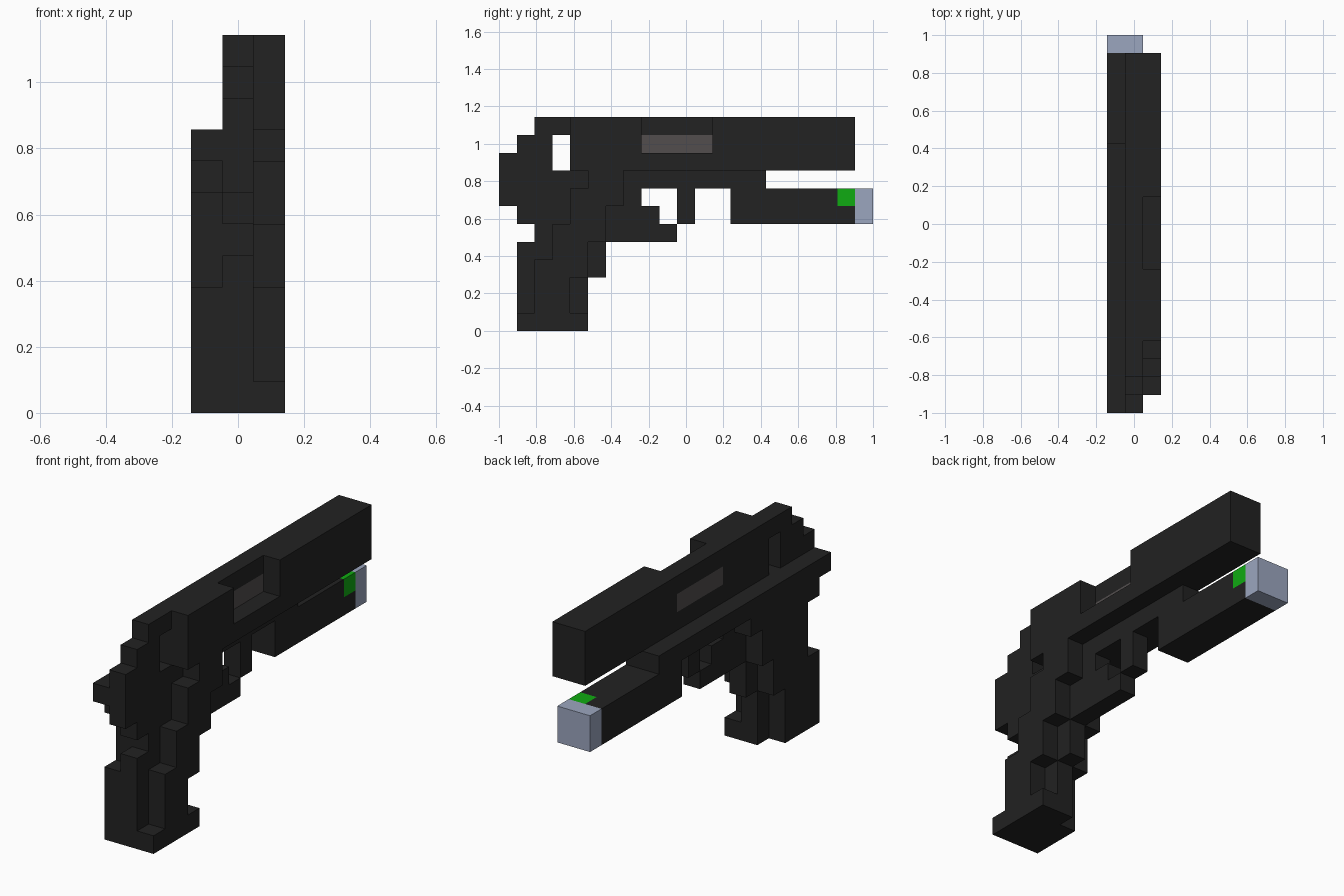
import bpy
import bmesh
from mathutils import Vector

if "Cube" in bpy.data.objects:
    bpy.data.objects.remove(bpy.data.objects["Cube"], do_unlink=True)

UNIT = 2 / 21                                # edge of one block
ORIGIN = Vector((-1.5 * UNIT, -1, 0))
RIGHT, MIDDLE, LEFT = (0, 1), (1, 2), (2, 3)  # the three block layers along x
RIGHT_PAIR = (0, 2)


def material(name, rgb):
    mat = bpy.data.materials.new(name)
    mat.use_nodes = True
    mat.diffuse_color = (*rgb, 1)
    mat.node_tree.nodes["Principled BSDF"].inputs["Base Color"].default_value = (*rgb, 1)
    return mat


black = material("black", (0.016, 0.016, 0.016))
brown_grey = material("brown grey", (0.085, 0.076, 0.076))
green = material("green", (0.005, 0.41, 0.006))
lens_blue = material("pale blue", (0.33, 0.38, 0.52))


def part(name, mat, *boxes):
    """Blocky solid from boxes of (layers, (y from, y to), (z from, z to)) in block units."""
    cells = {(x, y, z) for xs, ys, zs in boxes
             for x in range(*xs) for y in range(*ys) for z in range(*zs)}
    bm = bmesh.new()
    for cell in sorted(cells):
        for axis in range(3):
            for side in (0, 1):
                neighbour = list(cell)
                neighbour[axis] += 2 * side - 1
                if tuple(neighbour) in cells:
                    continue
                u, v = (axis + 1) % 3, (axis + 2) % 3
                corners = []
                for du, dv in ((0, 0), (1, 0), (1, 1), (0, 1)):
                    p = Vector(cell)
                    p[axis] += side
                    p[u] += du
                    p[v] += dv
                    corners.append(bm.verts.new(ORIGIN + p * UNIT))
                bm.faces.new(corners if side else corners[::-1])
    bmesh.ops.remove_doubles(bm, verts=bm.verts, dist=UNIT / 100)
    mesh = bpy.data.meshes.new(name)
    bm.to_mesh(mesh)
    bm.free()
    mesh.materials.append(mat)
    obj = bpy.data.objects.new(name, mesh)
    bpy.context.collection.objects.link(obj)
    return obj


# Slide: middle layer around the port, left layer with an open notch
part("slide", black,
     (MIDDLE, (4, 20), (9, 10)), (MIDDLE, (2, 20), (11, 12)),
     (MIDDLE, (4, 8), (10, 11)), (MIDDLE, (12, 20), (10, 11)),
     (LEFT, (4, 20), (9, 10)), (LEFT, (4, 8), (10, 12)), (LEFT, (12, 20), (10, 12)))
part("ejection_port", brown_grey, (MIDDLE, (8, 12), (10, 11)))

# Stepped hammer behind the slide
part("hammer", black, (MIDDLE, (0, 3), (9, 10)), (MIDDLE, (1, 3), (10, 11)))

# Frame rail and the tang below the hammer
part("frame", black, (RIGHT_PAIR, (0, 15), (8, 9)),
     (MIDDLE, (0, 8), (7, 8)), (RIGHT, (1, 7), (7, 8)))

# Grip core
part("grip", black,
     (MIDDLE, (1, 7), (6, 7)), (MIDDLE, (2, 6), (5, 6)),
     (MIDDLE, (1, 6), (3, 5)), (MIDDLE, (1, 5), (0, 3)))

# Grip side panels
part("right_grip_panel", black,
     (RIGHT, (2, 6), (5, 7)), (RIGHT, (2, 5), (4, 5)),
     (RIGHT, (1, 5), (3, 4)), (RIGHT, (1, 4), (0, 3)))
part("left_grip_panel", black,
     (LEFT, (5, 7), (8, 9)), (LEFT, (4, 7), (7, 8)), (LEFT, (4, 6), (6, 7)),
     (LEFT, (3, 6), (5, 6)), (LEFT, (3, 5), (4, 5)), (LEFT, (2, 5), (3, 4)),
     (LEFT, (2, 4), (1, 3)), (LEFT, (1, 5), (0, 1)))

# Trigger and its guard
part("trigger", black, (MIDDLE, (7, 9), (6, 7)))
part("trigger_guard", black, (MIDDLE, (6, 10), (5, 6)), (MIDDLE, (10, 11), (6, 8)))

# Lamp slung under the rail
part("lamp_body", black, (RIGHT_PAIR, (13, 19), (6, 8)),
     (RIGHT_PAIR, (19, 20), (6, 7)), (RIGHT, (19, 20), (7, 8)))
part("lamp_switch", green, (MIDDLE, (19, 20), (7, 8)))
part("lamp_lens", lens_blue, (RIGHT_PAIR, (20, 21), (6, 8)))
